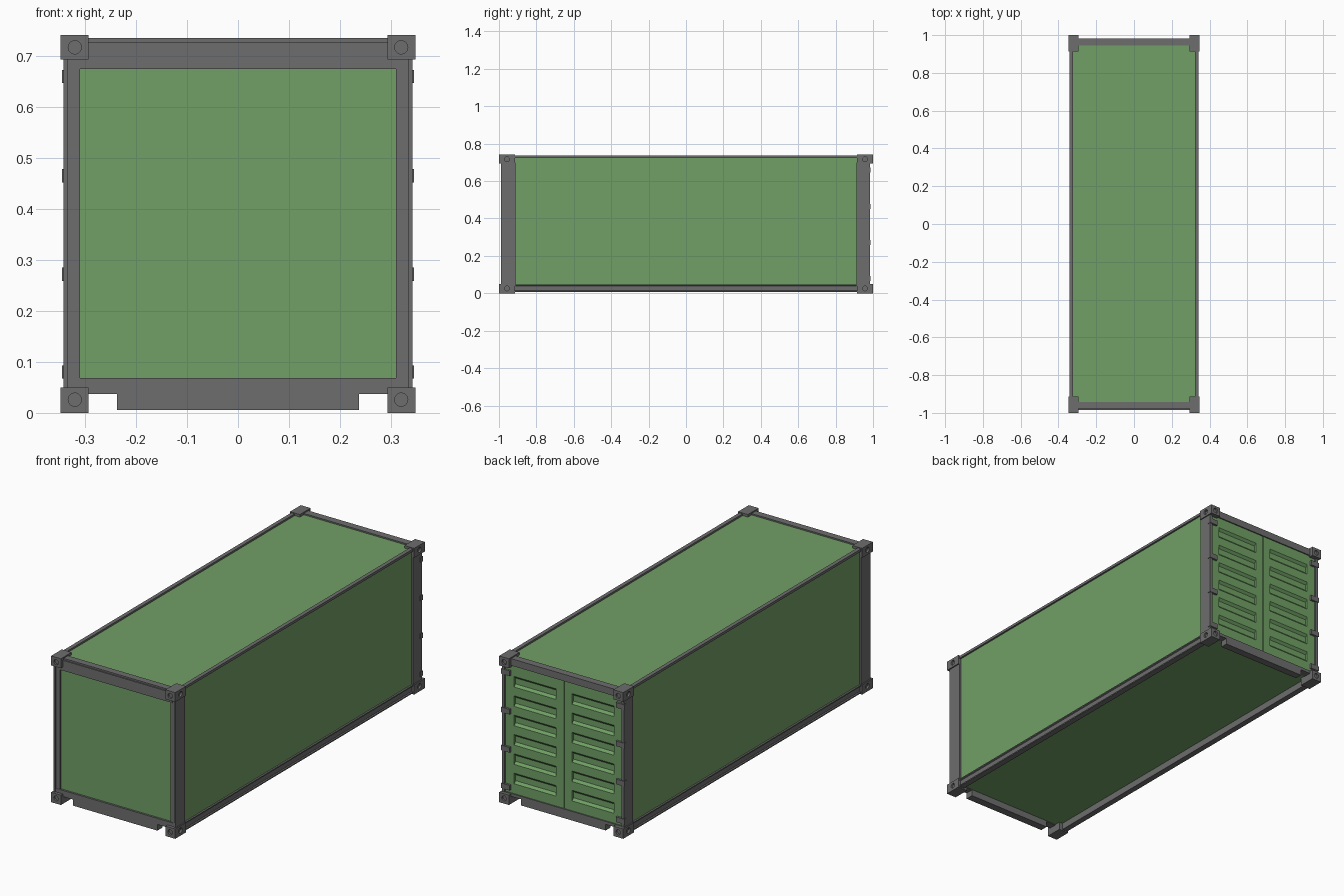
import bpy, bmesh, math
from mathutils import Matrix, Vector

if "Cube" in bpy.data.objects:
    bpy.data.objects.remove(bpy.data.objects["Cube"])


def material(name, rgb):
    m = bpy.data.materials.new(name)
    m.diffuse_color = (*rgb, 1)
    m.use_nodes = True
    m.node_tree.nodes["Principled BSDF"].inputs["Base Color"].default_value = m.diffuse_color
    return m


GREEN = material("container green", (0.165, 0.35, 0.132))
GREY = material("frame grey", (0.155, 0.155, 0.155))


def finish(bm, name, mat):
    bmesh.ops.recalc_face_normals(bm, faces=bm.faces)
    me = bpy.data.meshes.new(name)
    bm.to_mesh(me)
    bm.free()
    ob = bpy.data.objects.new(name, me)
    me.materials.append(mat)
    bpy.context.collection.objects.link(ob)
    return ob


def add_box(bm, x, y, z):
    lo, hi = Vector((x[0], y[0], z[0])), Vector((x[1], y[1], z[1]))
    m = Matrix.Translation((lo + hi) / 2) @ Matrix.Diagonal((*(hi - lo), 1))
    bmesh.ops.create_cube(bm, size=1, matrix=m)


def boxes(name, mat, items):
    bm = bmesh.new()
    for it in items:
        add_box(bm, *it)
    return finish(bm, name, mat)


def prism(bm, pts, step):
    """Extrude a closed outline along the vector step."""
    f = bm.faces.new([bm.verts.new(p) for p in pts])
    g = bmesh.ops.extrude_face_region(bm, geom=[f], use_keep_orig=True)
    vs = [v for v in g["geom"] if isinstance(v, bmesh.types.BMVert)]
    bmesh.ops.translate(bm, verts=vs, vec=step)


def mirror(ob, x=True, y=False):
    m = ob.modifiers.new("mirror", 'MIRROR')
    m.use_axis = (x, y, False)
    m.use_mirror_merge = False
    return ob


# Walls, roof and floor
boxes("container_body", GREEN, [((-0.333, 0.333), (-0.974, 0.955), (0.04, 0.728))])

# Corner posts, stepped at the outer edge
mirror(boxes("front_posts", GREY, [
    ((0.31, 0.334), (-0.982, -0.912), (0.04, 0.70)),
    ((0.333, 0.342), (-0.988, -0.912), (0.04, 0.70))]))
mirror(boxes("rear_posts", GREY, [
    ((0.328, 0.342), (0.912, 0.984), (0.04, 0.70))]))

# Roof side rails
mirror(boxes("top_side_rails", GREY, [((0.322, 0.342), (-0.95, 0.95), (0.724, 0.737))]))

# Bottom side rails, an outward channel section
bm = bmesh.new()
section = [(0.312, 0.006), (0.342, 0.006), (0.342, 0.012), (0.336, 0.014),
           (0.336, 0.038), (0.342, 0.041), (0.342, 0.047), (0.312, 0.047)]
prism(bm, [(x, -0.95, z) for x, z in section], (0, 1.9, 0))
mirror(finish(bm, "bottom_side_rails", GREY))

# Roof end rails
boxes("top_front_rail", GREY, [((-0.32, 0.32), (-0.984, -0.943), (0.675, 0.727)),
                               ((-0.32, 0.32), (-0.978, -0.943), (0.727, 0.735))])
boxes("top_rear_rail", GREY, [((-0.335, 0.335), (0.945, 0.982), (0.70, 0.735))])

# Bottom end rails with raised ends beside the corner blocks
for name, y0, y1, top in (("bottom_front_rail", -0.984, -0.944, 0.068),
                          ("bottom_rear_rail", 0.944, 0.982, 0.052)):
    bm = bmesh.new()
    outline = [(-0.335, top), (-0.335, 0.037), (-0.237, 0.037), (-0.237, 0.006),
               (0.237, 0.006), (0.237, 0.037), (0.335, 0.037), (0.335, top)]
    prism(bm, [(x, y0, z) for x, z in outline], (0, y1 - y0, 0))
    finish(bm, name, GREY)

# Corner blocks with round holes in the end and side faces
castings = boxes("corner_blocks", GREY, [
    ((sx * 0.3205 - 0.0275, sx * 0.3205 + 0.0275),
     (sy * 0.957 - 0.043, sy * 0.957 + 0.043), z)
    for sx in (-1, 1) for sy in (-1, 1) for z in ((0, 0.05), (0.693, 0.741))])
bm = bmesh.new()
for sx in (-1, 1):
    for sy in (-1, 1):
        for z in (0.026, 0.717):
            for loc, rot in (((sx * 0.32, sy * 1.0, z), Matrix.Rotation(math.pi / 2, 4, 'X')),
                             ((sx * 0.348, sy * 0.957, z), Matrix.Rotation(math.pi / 2, 4, 'Y'))):
                bmesh.ops.create_cone(bm, cap_ends=True, segments=20, radius1=0.013,
                                      radius2=0.013, depth=0.02,
                                      matrix=Matrix.Translation(loc) @ rot)
cutter = finish(bm, "hole_cutter", GREY)
cutter.hide_render = True
cutter.hide_set(True)
cut = castings.modifiers.new("holes", 'BOOLEAN')
cut.operation, cut.solver, cut.object = 'DIFFERENCE', 'EXACT', cutter

# Rear doors: flat frame around a grooved panel
DY, Z0, Z1 = 0.976, 0.052, 0.70
PX, PZ0, N, PITCH = (0.045, 0.28), 0.08, 6, 0.098
PZ1 = PZ0 + N * PITCH
bm = bmesh.new()
for x, z in (((0.002, PX[0]), (Z0, Z1)), ((PX[1], 0.329), (Z0, Z1)),
             (PX, (Z0, PZ0)), (PX, (PZ1, Z1))):
    add_box(bm, x, (0.95, DY), z)
wave = [(0.95, PZ0), (DY, PZ0)]
for i in range(N):
    z = PZ0 + i * PITCH
    wave += [(DY, z + 0.022), (DY - 0.011, z + 0.034),
             (DY - 0.011, z + 0.064), (DY, z + 0.076)]
wave += [(DY, PZ1), (0.95, PZ1)]
prism(bm, [(PX[0], y, z) for y, z in wave], (PX[1] - PX[0], 0, 0))
mirror(finish(bm, "rear_doors", GREEN))

# Door hinges
mirror(boxes("door_hinges", GREY, [
    ((0.298, 0.345), (0.97, 0.987), (z - 0.013, z + 0.013))
    for z in (0.08, 0.272, 0.465, 0.66)]))
